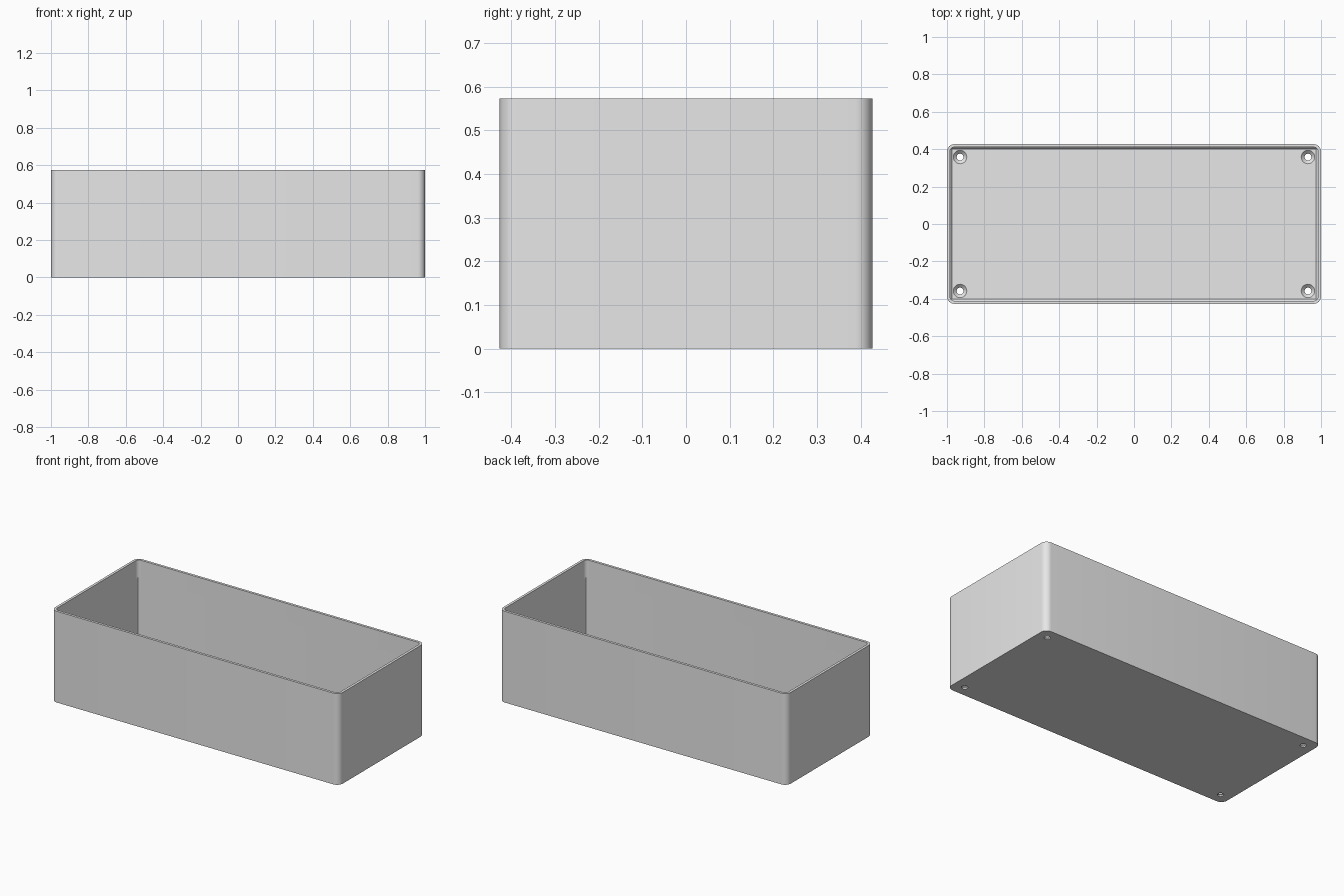
import bpy, bmesh, math

cube = bpy.data.objects.get("Cube")
if cube:
    bpy.data.objects.remove(cube, do_unlink=True)

HALF_X, HALF_Y, HEIGHT = 1.0, 0.427, 0.573
CORNER, WALL, FLOOR = 0.04, 0.016, 0.026

grey = bpy.data.materials.new("light grey")
grey.use_nodes = True
grey.diffuse_color = (0.8, 0.8, 0.8, 1)
grey.node_tree.nodes["Principled BSDF"].inputs["Base Color"].default_value = (0.8, 0.8, 0.8, 1)


def rounded_ring(bm, inset, radius, z, steps=8):
    """Rounded rectangle at height z, inset from the outside wall."""
    verts = []
    for quarter, (sx, sy) in enumerate([(1, 1), (-1, 1), (-1, -1), (1, -1)]):
        cx = sx * (HALF_X - inset - radius)
        cy = sy * (HALF_Y - inset - radius)
        for i in range(steps + 1):
            a = math.pi / 2 * (quarter + i / steps)
            verts.append(bm.verts.new((cx + radius * math.cos(a), cy + radius * math.sin(a), z)))
    return verts


def round_ring(bm, x, y, radius, z, steps=32):
    angles = [math.tau * i / steps for i in range(steps)]
    return [bm.verts.new((x + radius * math.cos(a), y + radius * math.sin(a), z)) for a in angles]


def loft(bm, rings):
    """Skin neighbouring rings and cap both ends."""
    for low, high in zip(rings, rings[1:]):
        for i in range(len(low)):
            j = (i + 1) % len(low)
            bm.faces.new((low[i], low[j], high[j], high[i]))
    bm.faces.new(rings[0][::-1])
    bm.faces.new(rings[-1])


def finish(bm, name):
    bmesh.ops.recalc_face_normals(bm, faces=bm.faces)
    mesh = bpy.data.meshes.new(name)
    bm.to_mesh(mesh)
    bm.free()
    mesh.materials.append(grey)
    obj = bpy.data.objects.new(name, mesh)
    bpy.context.collection.objects.link(obj)
    return obj


# Open tray: outside wall, rim, rounded upper corners, square lower corners, floor
bm = bmesh.new()
loft(bm, [
    rounded_ring(bm, 0, CORNER, 0),
    rounded_ring(bm, 0, CORNER, HEIGHT),
    rounded_ring(bm, WALL, CORNER - WALL, HEIGHT),
    rounded_ring(bm, WALL, CORNER - WALL, 0.46),
    rounded_ring(bm, WALL - 0.0006, 0.002, 0.46),
    rounded_ring(bm, WALL, 0.002, FLOOR + 0.012),
    rounded_ring(bm, WALL + 0.01, 0.002, FLOOR),
])
tray = finish(bm, "enclosure_tray")

# Countersunk screw holes in the four floor corners
bm = bmesh.new()
for x in (-0.93, 0.93):
    for y in (-0.358, 0.358):
        loft(bm, [round_ring(bm, x, y, r, z) for r, z in
                  [(0.018, -0.02), (0.018, 0.008), (0.036, FLOOR), (0.036, FLOOR + 0.01)]])
cutter = finish(bm, "screw_hole_cutter")
cutter.hide_render = True

holes = tray.modifiers.new("screw holes", "BOOLEAN")
holes.operation = "DIFFERENCE"
holes.solver = "EXACT"
holes.object = cutter

bpy.ops.object.select_all(action="DESELECT")
tray.select_set(True)
bpy.context.view_layer.objects.active = tray
bpy.ops.object.modifier_apply(modifier=holes.name)
bpy.data.objects.remove(cutter, do_unlink=True)
bpy.ops.object.shade_smooth_by_angle(angle=math.radians(30))
